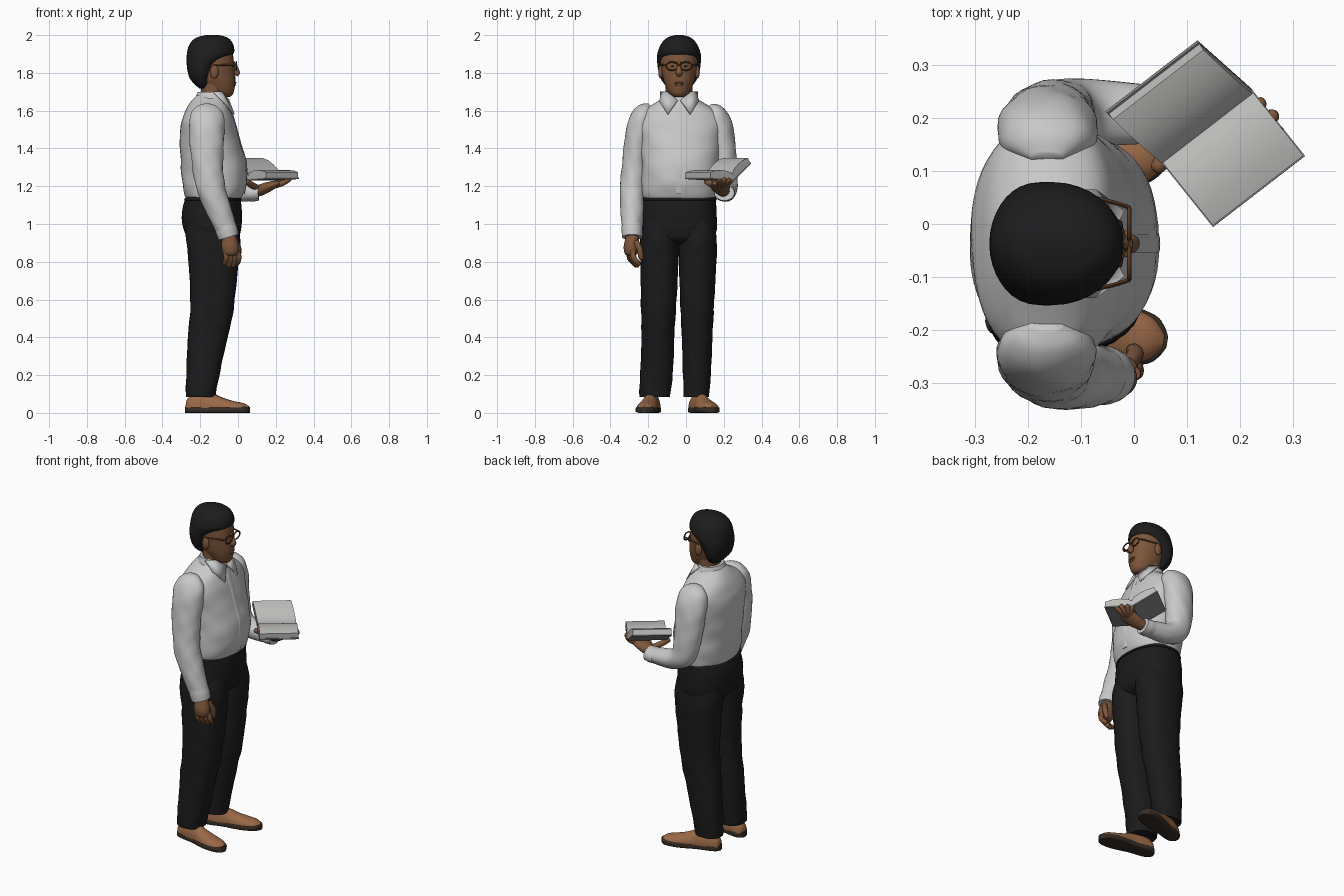
import bpy, bmesh, math
from mathutils import Vector, Matrix

def material(name, r, g, b):
    m = bpy.data.materials.new(name)
    m.diffuse_color = (r, g, b, 1)
    return m

SKIN = material("brown skin", .205, .092, .043)
HAIR = material("black hair", .012, .012, .013)
SHIRT = material("white shirt", .58, .58, .58)
PANTS = material("black trousers", .011, .011, .012)
SHOE = material("tan leather", .32, .14, .062)
SOLE = material("dark sole", .035, .025, .018)
PAGE = material("paper", .5, .5, .49)
COVER = material("grey cover", .22, .22, .22)
FRAME = material("glasses brown", .09, .04, .016)
CY = -.037  # centre line of the head

def finish(name, bm, mat, angle=50):
    bmesh.ops.recalc_face_normals(bm, faces=bm.faces)
    me = bpy.data.meshes.new(name)
    bm.to_mesh(me)
    bm.free()
    for p in me.polygons:
        p.use_smooth = True
    me.set_sharp_from_angle(angle=math.radians(angle))
    me.materials.append(mat)
    ob = bpy.data.objects.new(name, me)
    bpy.context.collection.objects.link(ob)
    return ob

def skin(name, rings, mat, n=28, steps=4, power=2.0, fold=0.0, floor=None, matrix=None):
    """Smooth surface through rings (centre, U axis, V axis), capped at both ends."""
    P = [rings[0]] + rings + [rings[-1]]
    dense = []
    for i in range(1, len(P) - 2):
        for s in range(steps):
            t = s / steps
            dense.append([.5 * (2*b + (c - a)*t + (2*a - 5*b + 4*c - d)*t*t + (3*b - a - 3*c + d)*t**3)
                          for a, b, c, d in zip(P[i-1], P[i], P[i+1], P[i+2])])
    dense.append(list(rings[-1]))
    bm = bmesh.new()
    loops = []
    for c, u, v in dense:
        loop = []
        for j in range(n):
            a = 2 * math.pi * j / n
            ca, sa = math.cos(a), math.sin(a)
            e = 2 / power
            f = 1 + fold * (math.sin(5*a + c.z*38) + .7*math.sin(3*a - c.z*55))
            p = c + (u * math.copysign(abs(ca)**e, ca) + v * math.copysign(abs(sa)**e, sa)) * f
            if floor is not None:
                p.z = max(p.z, floor)
            loop.append(bm.verts.new(p))
        loops.append(loop)
    for A, B in zip(loops, loops[1:]):
        for j in range(n):
            bm.faces.new((A[j], A[(j+1) % n], B[(j+1) % n], B[j]))
    bm.faces.new(loops[0][::-1])
    bm.faces.new(loops[-1])
    if matrix:
        bm.transform(matrix)
    return finish(name, bm, mat)

def loft(name, rows, mat, **kw):
    """Level rings given as (z, x0, x1, y0, y1)."""
    return skin(name, [(Vector(((x0+x1)/2, (y0+y1)/2, z)), Vector(((x1-x0)/2, 0, 0)),
                        Vector((0, (y1-y0)/2, 0))) for z, x0, x1, y0, y1 in rows], mat, **kw)

def tube(name, rows, mat, up=(0, 0, 1), **kw):
    """Rings across a path, given as (x, y, z, side radius, up radius)."""
    pts = [Vector(r[:3]) for r in rows]
    rings = []
    for i, r in enumerate(rows):
        t = (pts[min(i+1, len(pts)-1)] - pts[max(i-1, 0)]).normalized()
        side = t.cross(Vector(up)).normalized()
        rings.append((pts[i], side * r[3], side.cross(t) * r[4]))
    return skin(name, rings, mat, **kw)

def finger(name, path, r):
    rows = [(*p, r * s, r * s) for p, s in zip(path, (1, 1.05, .9))]
    a, b = Vector(path[-2]), Vector(path[-1])
    rows.append((*(b + (b - a).normalized() * r * .7), r * .3, r * .3))
    tube(name, rows, SKIN, up=(.3, .2, 1), n=10, steps=3)

def ball(name, loc, size, mat):
    bm = bmesh.new()
    bmesh.ops.create_uvsphere(bm, u_segments=16, v_segments=10, radius=1,
                              matrix=Matrix.Translation(loc) @ Matrix.Diagonal((*size, 1)))
    return finish(name, bm, mat)

def head_rows(rows):
    return [(z, a, b, CY - h, CY + h) for z, a, b, h in rows]

# head, neck and hair
loft("neck", head_rows([(1.58, -.21, -.07, .08), (1.65, -.203, -.078, .074), (1.70, -.195, -.07, .071),
                        (1.77, -.205, -.07, .072)]), SKIN)
loft("head", head_rows([(1.672, -.10, -.045, .022), (1.68, -.13, -.033, .04), (1.70, -.165, -.022, .058),
     (1.75, -.21, -.014, .079), (1.80, -.24, -.016, .091), (1.85, -.25, -.021, .098),
     (1.9, -.25, -.028, .096), (1.95, -.23, -.05, .075), (1.98, -.19, -.09, .04)]), SKIN, power=2.1)
loft("hair", head_rows([(1.718, -.205, -.16, .045), (1.738, -.228, -.15, .075), (1.77, -.255, -.14, .096),
     (1.81, -.267, -.12, .109), (1.85, -.272, -.092, .115), (1.88, -.272, -.05, .116), (1.905, -.27, -.022, .114),
     (1.94, -.262, -.022, .102), (1.97, -.243, -.036, .082), (1.989, -.215, -.06, .058), (2.0, -.17, -.1, .022)]),
     HAIR, n=36)
tube("nose", [(-.028, CY, 1.86, .008, .008), (-.014, CY, 1.83, .011, .012), (-.006, CY, 1.80, .018, .017),
              (-.012, CY, 1.785, .012, .01)], SKIN, up=(1, 0, 0), n=14)
ball("upper_lip", (-.015, CY, 1.748), (.007, .026, .005), SKIN)
ball("lower_lip", (-.017, CY, 1.738), (.007, .022, .006), SKIN)
for s, tag in ((-1, "right"), (1, "left")):
    ball(tag + "_ear", (-.125, CY + s*.097, 1.805), (.022, .013, .036), SKIN)
    ball(tag + "_eye", (-.026, CY + s*.034, 1.836), (.005, .011, .004), HAIR)
    # glasses
    ring = [(-.009, CY + s*.037 + .031*math.cos(a*math.pi/10), 1.836 + .022*math.sin(a*math.pi/10), .004, .004)
            for a in range(21)]
    tube(tag + "_glasses_rim", ring, FRAME, up=(1, 0, 0), n=8, steps=1)
    tube(tag + "_glasses_arm", [(-.009, CY + s*.068, 1.842, .004, .005), (-.04, CY + s*.078, 1.843, .004, .005),
         (-.13, CY + s*.099, 1.84, .004, .004)], FRAME, n=8)
tube("glasses_bridge", [(-.006, CY - .008, 1.842, .004, .004), (-.006, CY + .008, 1.842, .004, .004)], FRAME, n=8)

# shirt
loft("shirt_body", [(1.125, -.26, .0, -.22, .15), (1.145, -.28, .022, -.232, .162), (1.22, -.295, .045, -.236, .17),
     (1.32, -.303, .043, -.235, .175), (1.42, -.308, .015, -.245, .185), (1.52, -.304, -.012, -.262, .2),
     (1.57, -.29, -.028, -.253, .19), (1.605, -.275, -.04, -.222, .155), (1.635, -.258, -.05, -.175, .105),
     (1.66, -.24, -.058, -.135, .063), (1.68, -.22, -.075, -.112, .04)], SHIRT, n=56, power=2.25, fold=.008)
loft("collar_band", head_rows([(1.63, -.235, -.05, .1), (1.67, -.225, -.06, .09), (1.70, -.212, -.085, .08)]), SHIRT)
tube("button_placket", [(x, CY, z, .017, .003) for x, z in ((.033, 1.16), (.045, 1.24), (.043, 1.33), (.016, 1.42),
     (-.011, 1.52), (-.032, 1.59), (-.05, 1.64))], SHIRT, up=(1, 0, 0), n=12)
for s, tag in ((-1, "right"), (1, "left")):
    bm = bmesh.new()
    bm.faces.new([bm.verts.new((x, CY + s*y, z)) for x, y, z in
                  ((-.05, .008, 1.655), (-.022, .06, 1.58), (-.075, .1, 1.645), (-.13, .098, 1.70), (-.085, .06, 1.698))])
    bmesh.ops.triangulate(bm, faces=bm.faces)
    ob = finish(tag + "_collar_flap", bm, SHIRT)
    ob.modifiers.new("thickness", "SOLIDIFY").thickness = .01
    ob.modifiers["thickness"].offset = 0

# sleeves and cuffs
tube("right_sleeve", [(-.165, -.19, 1.628, .03, .015), (-.165, -.208, 1.61, .065, .04), (-.165, -.226, 1.575, .088, .06),
     (-.165, -.245, 1.51, .094, .069), (-.165, -.263, 1.4, .088, .067), (-.158, -.274, 1.28, .08, .068),
     (-.14, -.282, 1.18, .075, .068), (-.1, -.285, 1.07, .066, .062), (-.066, -.285, .98, .057, .054),
     (-.054, -.285, .94, .052, .05)], SHIRT, up=(0, 1, 0), fold=.016, steps=6)
tube("right_cuff", [(-.068, -.285, .995, .055, .055), (-.06, -.285, .965, .058, .056), (-.05, -.285, .93, .054, .053)],
     SHIRT, up=(0, 1, 0))
tube("left_sleeve", [(-.163, .123, 1.625, .03, .015), (-.163, .142, 1.607, .065, .04), (-.163, .16, 1.575, .088, .06),
     (-.163, .18, 1.51, .094, .069), (-.16, .197, 1.4, .086, .067), (-.15, .206, 1.29, .078, .066),
     (-.125, .208, 1.215, .072, .066), (-.06, .208, 1.178, .056, .062), (.02, .206, 1.168, .05, .056),
     (.09, .204, 1.165, .04, .05)], SHIRT, up=(0, 1, 0), fold=.016, steps=6)
tube("left_cuff", [(.05, .206, 1.165, .044, .054), (.08, .204, 1.164, .045, .056), (.108, .203, 1.166, .042, .053)],
     SHIRT, up=(0, 1, 0))

# right hand, hanging
loft("right_palm", [(.96, -.08, -.02, -.315, -.255), (.92, -.085, -.004, -.322, -.25), (.88, -.088, .006, -.33, -.25),
     (.845, -.08, .002, -.325, -.255), (.83, -.06, -.015, -.31, -.27)], SKIN)
for i in range(4):
    x, y = -.068 + i*.022, -.302 + i*.007
    low = .79 - .01 * (i in (1, 2))
    finger("right_finger", [(x, y, .86), (x + .006, y + .004, .82), (x - .002, y + .03, low)], .0145)
finger("right_thumb", [(-.01, -.265, .91), (.003, -.245, .865), (-.002, -.238, .82)], .015)

# left hand, carrying the book
tube("left_palm", [(.08, .2, 1.168, .03, .028), (.115, .194, 1.178, .037, .03), (.15, .183, 1.192, .05, .028),
     (.19, .178, 1.208, .052, .021), (.215, .18, 1.217, .04, .014)], SKIN)
for end in ((.215, .243, 1.232), (.238, .227, 1.233), (.262, .203, 1.235), (.272, .172, 1.237)):
    b = Vector((.18, .183, 1.2)).lerp(Vector(end), .5) - Vector((0, 0, .006))
    finger("left_finger", [(.165, .183 + (end[1] - .205)*.4, 1.196), tuple(b), end], .0145)
finger("left_thumb", [(.115, .19, 1.185), (.075, .145, 1.205), (.045, .108, 1.225)], .016)

# open book: two page blocks and two cover boards meeting at the spine
L = Vector((.175, .135, 0)).normalized()
SPINE = Vector((.048, .12, 1.236))
def board(name, across, profile, start, length, mat):
    w = Vector(across).normalized()
    h = L.cross(w).normalized()
    h = h if h.z > 0 else -h
    bm = bmesh.new()
    ends = [[bm.verts.new(SPINE + L*d + w*a + h*b) for a, b in profile] for d in (start, start + length)]
    n = len(profile)
    for e in ends:
        bm.faces.new(e)
    for i in range(n):
        bm.faces.new((ends[0][i], ends[0][(i+1) % n], ends[1][(i+1) % n], ends[1][i]))
    finish(name, bm, mat, 35)
PAGES = [(0, .002), (.157, .002), (.16, .03), (.12, .042), (.08, .045), (.04, .042), (.015, .032), (0, .018)]
BOARD = [(-.002, -.006), (.161, -.006), (.161, .002), (-.002, .002)]
for tag, across in (("near", (.1, -.125, .008)), ("raised", (-.112, .1, .1))):
    board(tag + "_pages", across, PAGES, .002, .215, PAGE)
    board(tag + "_cover", across, BOARD, 0, .219, COVER)

# trousers
loft("trouser_hips", [(1.147, -.268, .008, -.226, .156), (1.1, -.29, .018, -.233, .16), (1.03, -.298, .021, -.24, .163),
     (.97, -.287, .016, -.24, .163), (.92, -.262, .0, -.215, .135), (.895, -.22, -.04, -.15, .07)],
     PANTS, n=40, power=2.3)
loft("belt", [(1.125, -.283, .016, -.232, .16), (1.128, -.286, .019, -.235, .163), (1.148, -.272, .012, -.229, .159)],
     HAIR, n=40, power=2.3)
LEG = [(1.02, -.27, .0), (.92, -.275, .013), (.8, -.262, .003), (.6, -.252, -.017), (.48, -.258, -.035),
       (.4, -.266, -.055), (.25, -.272, -.088), (.13, -.276, -.112), (.085, -.275, -.118)]
RY = [(-.225, -.045), (-.241, -.04), (-.241, -.04), (-.239, -.05), (-.237, -.058), (-.236, -.062), (-.24, -.067),
      (-.247, -.078), (-.245, -.085)]
LY = [(-.035, .145), (-.04, .163), (-.038, .161), (-.031, .15), (-.026, .144), (-.022, .14), (-.018, .134),
      (-.014, .126), (-.012, .122)]
for tag, ys in (("right", RY), ("left", LY)):
    loft(tag + "_trouser_leg", [(*a, *b) for a, b in zip(LEG, ys)], PANTS, power=2.3, fold=.01, steps=5)

# shoes: upper and sole, turned outwards
for tag, heel, turn in (("right", (-.278, -.168, 0), -9), ("left", (-.268, .042, 0), 17)):
    M = Matrix.Translation(heel) @ Matrix.Rotation(math.radians(turn), 4, 'Z')
    tube(tag + "_shoe", [(.004, 0, .025, .02, .035), (.02, 0, .025, .037, .06), (.07, 0, .025, .043, .085),
         (.14, 0, .025, .044, .078), (.2, 0, .025, .051, .054), (.26, 0, .025, .053, .037), (.31, 0, .025, .042, .027),
         (.338, 0, .025, .015, .012)], SHOE, floor=.016, matrix=M)
    rings = [(s, w) for s, w in ((0, .015), (.012, .034), (.05, .045), (.13, .045), (.2, .055), (.26, .058),
                                 (.315, .046), (.335, .028), (.345, .01))]
    tube(tag + "_sole", [(s, 0, .016, w, .016) for s, w in rings], SOLE, power=5, matrix=M)
